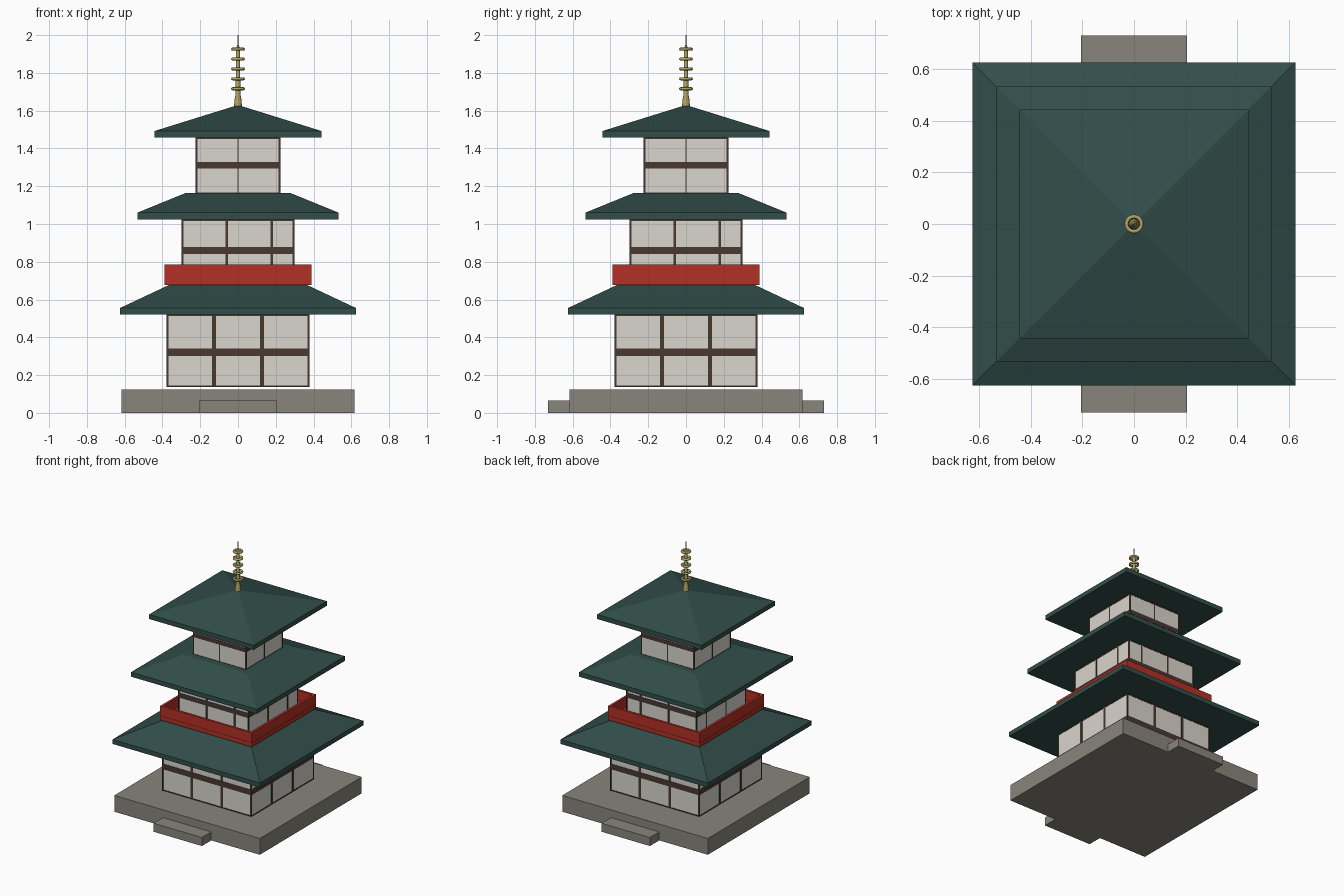
import bpy, bmesh, math

if "Cube" in bpy.data.objects:
    bpy.data.objects.remove(bpy.data.objects["Cube"])


def material(name, rgb):
    m = bpy.data.materials.new(name)
    m.diffuse_color = (*rgb, 1)
    m.use_nodes = True
    m.node_tree.nodes["Principled BSDF"].inputs["Base Color"].default_value = m.diffuse_color
    return m


STONE = material("grey stone", (0.25, 0.235, 0.2))
PLASTER = material("off-white plaster", (0.70, 0.67, 0.61))
WOOD = material("dark wood", (0.065, 0.04, 0.03))
TILE = material("green roof tile", (0.032, 0.076, 0.068))
RED = material("red rail", (0.45, 0.03, 0.018))
GOLD = material("brass", (0.45, 0.37, 0.13))


def finish(name, bm, mat):
    bmesh.ops.recalc_face_normals(bm, faces=bm.faces)
    me = bpy.data.meshes.new(name)
    bm.to_mesh(me)
    bm.free()
    me.materials.append(mat)
    ob = bpy.data.objects.new(name, me)
    bpy.context.collection.objects.link(ob)
    return ob


def box(name, x0, x1, y0, y1, z0, z1, mat):
    bm = bmesh.new()
    bmesh.ops.create_cube(bm, size=1)
    for v in bm.verts:
        v.co = (x1 if v.co.x > 0 else x0, y1 if v.co.y > 0 else y0, z1 if v.co.z > 0 else z0)
    return finish(name, bm, mat)


def block(name, h, z0, z1, mat):
    return box(name, -h, h, -h, h, z0, z1, mat)


def loft(name, profile, mat, n=4, smooth=False):
    """Stack of n-sided rings; for n = 4 the radius is the half width."""
    bm = bmesh.new()
    k, off = (math.sqrt(2), math.pi / 4) if n == 4 else (1, 0)
    rings = []
    for r, z in profile:
        if r == 0:
            rings.append([bm.verts.new((0, 0, z))])
        else:
            rings.append([bm.verts.new((r * k * math.cos(off + math.tau * i / n),
                                        r * k * math.sin(off + math.tau * i / n), z))
                          for i in range(n)])
    for a, b in zip(rings, rings[1:]):
        for i in range(n):
            j = (i + 1) % n
            bm.faces.new((a[i], a[j], b[0]) if len(b) == 1 else (a[i], a[j], b[j], b[i]))
    for ring in (rings[0], rings[-1]):
        if len(ring) > 2:
            bm.faces.new(ring)
    ob = finish(name, bm, mat)
    if smooth:
        for p in ob.data.polygons:
            p.use_smooth = len(p.vertices) <= 4
    return ob


# Stone platform with a step at front and back
block("platform", 0.617, 0, 0.125, STONE)
for side, s in (("front", -1), ("back", 1)):
    y0, y1 = sorted((s * 0.6, s * 0.73))
    box(side + "_step", -0.205, 0.205, y0, y1, 0, 0.065, STONE)


# Storey: plaster body with thin wooden posts and a belt beam
def storey(name, h, z0, z1, beam, posts):
    e = 0.002
    block(name + "_walls", h, z0, z1, PLASTER)
    block(name + "_belt_beam", h + e, beam[0], beam[1], WOOD)
    block(name + "_sill", h + e, z0, z0 + 0.007, WOOD)
    block(name + "_top_plate", h + e, z1 - 0.008, z1, WOOD)
    for sx in (-1, 1):
        for sy in (-1, 1):
            x, y = sx * (h - 0.003), sy * (h - 0.003)
            box(name + "_corner_post", x - 0.005, x + 0.005, y - 0.005, y + 0.005, z0, z1, WOOD)
    for p, w in posts:
        box(name + "_post", p - w, p + w, -h - e, h + e, z0, z1, WOOD)
        box(name + "_side_post", -h - e, h + e, p - w, p + w, z0, z1, WOOD)


storey("lower_storey", 0.377, 0.137, 0.52, (0.30, 0.342), [(-0.127, 0.011), (0.127, 0.011)])
storey("middle_storey", 0.297, 0.67, 1.025, (0.84, 0.877), [(-0.059, 0.007), (0.178, 0.007)])
storey("upper_storey", 0.223, 1.16, 1.457, (1.295, 1.328), [(0, 0.003)])

# Hipped roofs with a straight eave edge
loft("lower_roof", [(0.625, 0.52), (0.625, 0.555), (0.355, 0.682)], TILE)
loft("middle_roof", [(0.533, 1.025), (0.533, 1.06), (0.275, 1.165)], TILE)
loft("upper_roof", [(0.443, 1.457), (0.443, 1.492), (0, 1.63)], TILE)

# Red balcony: floor slab and four solid parapets
block("balcony_floor", 0.39, 0.678, 0.71, RED)
a, t = 0.388, 0.018
for s in (-1, 1):
    lo, hi = sorted((s * a, s * (a - t)))
    box("balcony_rail", -a, a, lo, hi, 0.70, 0.785, RED)
    box("balcony_side_rail", lo, hi, -a + t, a - t, 0.70, 0.785, RED)

# Brass finial: flared foot, tapering mast and five rings
loft("finial_mast", [(0.021, 1.615), (0.019, 1.655), (0.013, 1.685), (0.010, 1.93),
                     (0.004, 1.945), (0.003, 2.0)], GOLD, n=12, smooth=True)
for i in range(5):
    bpy.ops.mesh.primitive_torus_add(major_radius=0.029, minor_radius=0.008,
                                     major_segments=20, minor_segments=8,
                                     location=(0, 0, 1.716 + i * 0.0525))
    ring = bpy.context.object
    ring.name = "finial_ring"
    ring.data.materials.append(GOLD)
    bpy.ops.object.shade_smooth()
